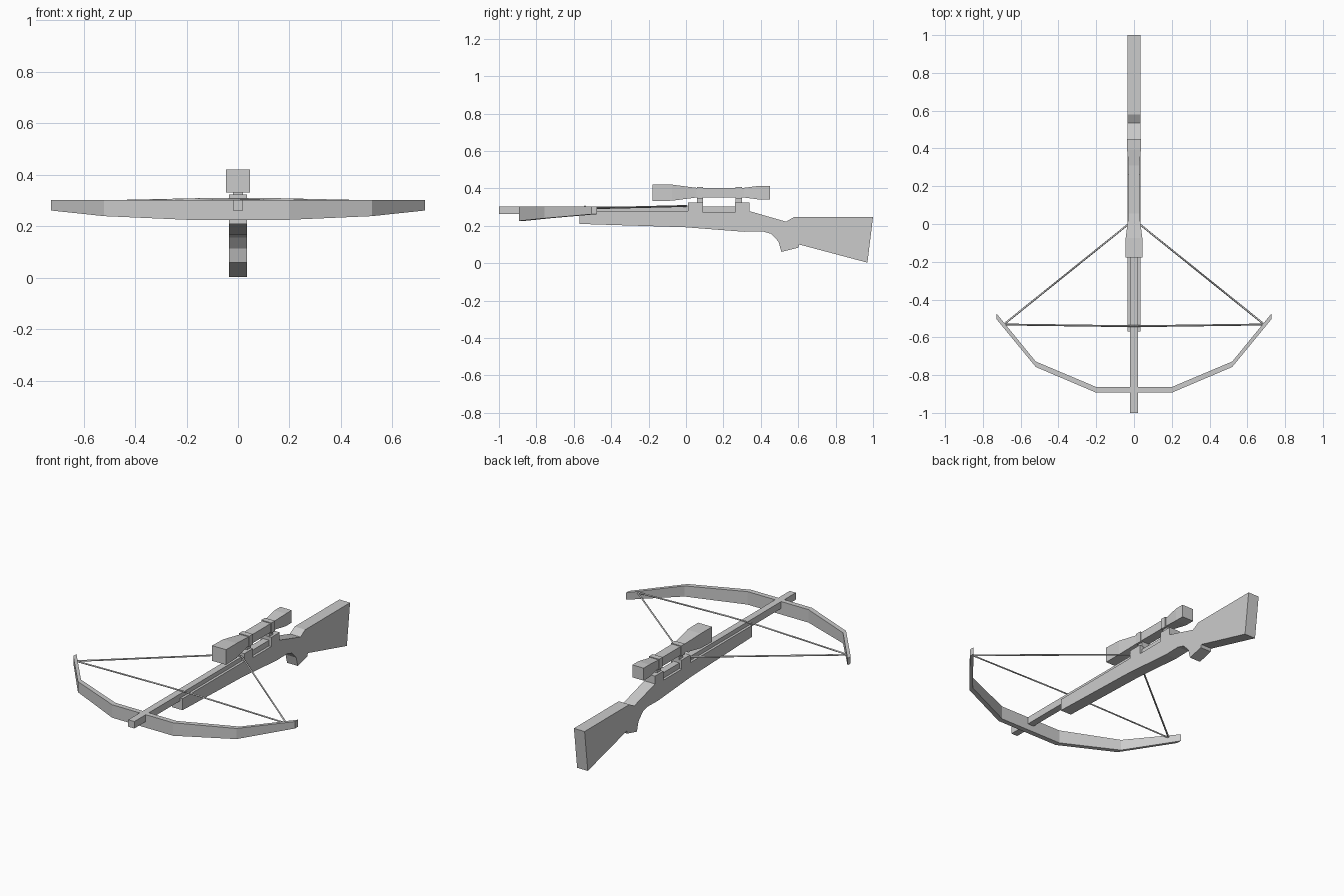
import bpy

if "Cube" in bpy.data.objects:
    bpy.data.objects.remove(bpy.data.objects["Cube"])


def mesh(name, verts, faces):
    me = bpy.data.meshes.new(name)
    me.from_pydata(verts, [], faces)
    import bmesh
    bm = bmesh.new()
    bm.from_mesh(me)
    bmesh.ops.recalc_face_normals(bm, faces=bm.faces)
    bm.to_mesh(me)
    bm.free()
    ob = bpy.data.objects.new(name, me)
    bpy.context.collection.objects.link(ob)
    return ob


def side_profile(name, pts, half):
    """Extrude a (y, z) outline across x."""
    n = len(pts)
    verts = [(s * half, y, z) for s in (-1, 1) for y, z in pts]
    faces = [tuple(range(n)), tuple(range(n, 2 * n))]
    faces += [(i, (i + 1) % n, (i + 1) % n + n, i + n) for i in range(n)]
    return mesh(name, verts, faces)


def loft(name, rings):
    """Skin a chain of four-cornered sections and cap both ends."""
    verts = [v for r in rings for v in r]
    faces = [(0, 1, 2, 3), tuple(len(verts) - 4 + i for i in range(4))]
    for k in range(len(rings) - 1):
        a = 4 * k
        faces += [(a + i, a + (i + 1) % 4, a + 4 + (i + 1) % 4, a + 4 + i) for i in range(4)]
    return mesh(name, verts, faces)


def box(name, hx, y0, y1, z0, z1):
    return side_profile(name, [(y0, z0), (y1, z0), (y1, z1), (y0, z1)], hx)


def string(name, pts, r=0.005):
    cu = bpy.data.curves.new(name, 'CURVE')
    cu.dimensions = '3D'
    cu.bevel_depth = r
    cu.bevel_resolution = 0
    cu.use_fill_caps = True
    sp = cu.splines.new('POLY')
    sp.points.add(len(pts) - 1)
    for p, co in zip(sp.points, pts):
        p.co = (*co, 1)
    ob = bpy.data.objects.new(name, cu)
    bpy.context.collection.objects.link(ob)


# Stock with fore-end, notched receiver, grip and butt
side_profile("stock", [
    (-0.57, 0.21), (0.0, 0.192), (0.31, 0.168), (0.41, 0.17), (0.455, 0.157),
    (0.495, 0.115), (0.51, 0.06), (0.60, 0.083), (0.605, 0.10), (0.97, 0.003),
    (1.0, 0.248), (0.58, 0.248), (0.535, 0.222), (0.34, 0.278), (0.34, 0.324),
    (0.262, 0.324), (0.262, 0.27), (0.09, 0.27), (0.09, 0.324), (0.01, 0.324),
    (0.01, 0.278), (-0.57, 0.278)], 0.035)

# Bolt rail, continuing through the receiver notch
box("rail", 0.02, -1.0, 0.30, 0.262, 0.303)

# Bow limbs: (x, outer y, inner y, bottom z)
half = [(0.2, -0.893, -0.863, 0.226), (0.52, -0.757, -0.728, 0.24),
        (0.727, -0.505, -0.475, 0.262)]
stations = [(-x, o, i, b) for x, o, i, b in reversed(half)] + half
loft("bow_limbs", [[(x, o, b), (x, i, b), (x, i, 0.303), (x, o, 0.303)]
                   for x, o, i, b in stations])

# Scope body: (y, half width, bottom z, top z)
scope = [(-0.178, 0.046, 0.332, 0.422), (-0.075, 0.044, 0.334, 0.42),
         (0.055, 0.028, 0.351, 0.403), (0.31, 0.028, 0.351, 0.403),
         (0.395, 0.037, 0.34, 0.414), (0.45, 0.037, 0.34, 0.414)]
loft("scope", [[(-w, y, b), (w, y, b), (w, y, t), (-w, y, t)] for y, w, b, t in scope])

# Scope rings and mounts
for label, y in (("front", 0.058), ("rear", 0.265)):
    box(label + "_scope_ring", 0.033, y, y + 0.034, 0.346, 0.408)
    box(label + "_scope_mount", 0.02, y, y + 0.034, 0.32, 0.35)

# Cross string and drawn string
tip_l, tip_r = (-0.69, -0.532, 0.293), (0.69, -0.532, 0.293)
string("cross_string", [tip_l, (-0.1, -0.54, 0.306), (0.1, -0.54, 0.306), tip_r])
string("drawn_string", [tip_l, (-0.025, 0.003, 0.306), (0.025, 0.003, 0.306), tip_r])
